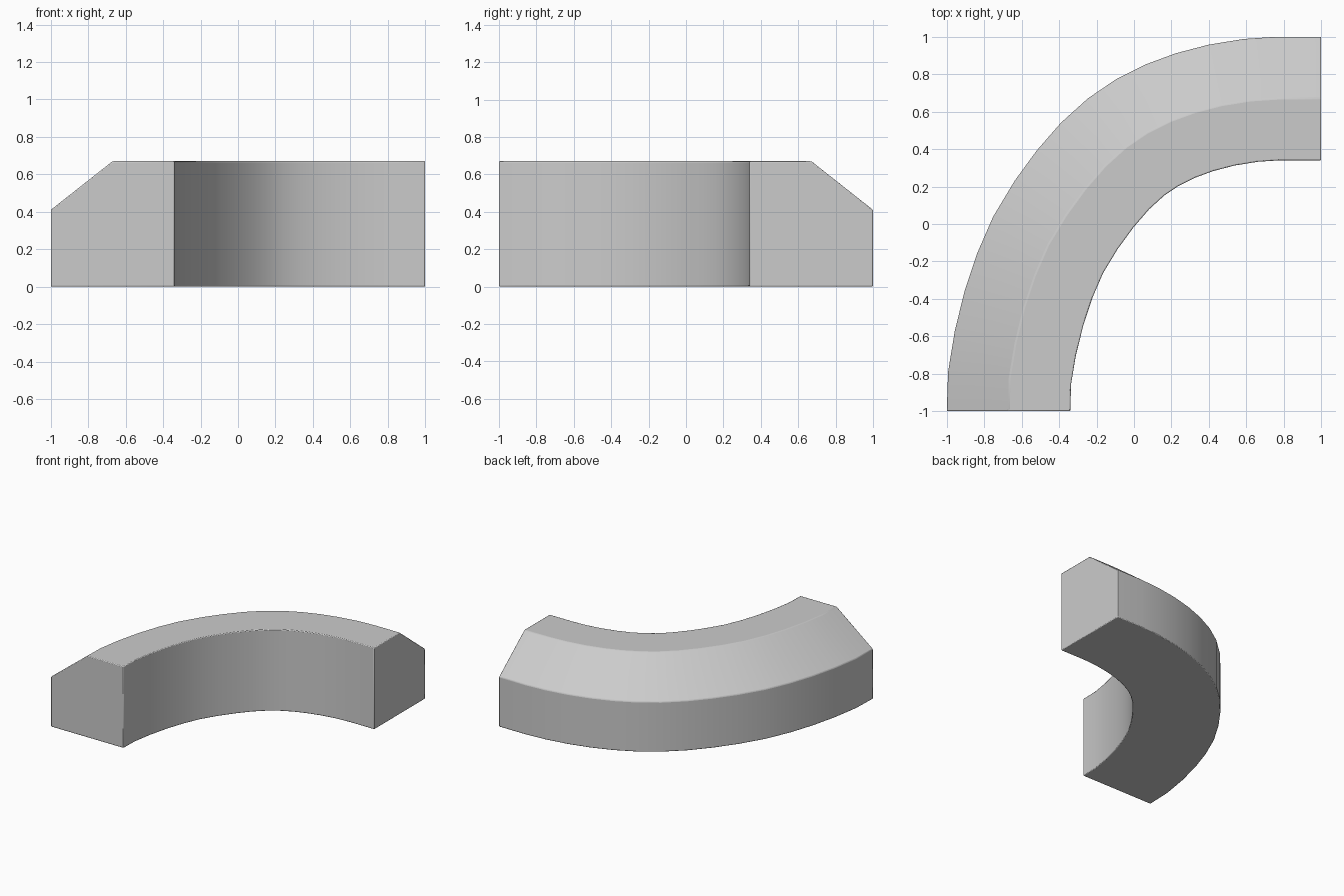
import bpy, bmesh
from mathutils import Vector

if "Cube" in bpy.data.objects:
    bpy.data.objects.remove(bpy.data.objects["Cube"])

# outer edge of the bend in plan, from the front end to the right end
PATH = [(-1, -1), (-0.993, -0.79), (-0.957, -0.57), (-0.904, -0.355), (-0.838, -0.157),
        (-0.752, 0.04), (-0.638, 0.23), (-0.519, 0.393), (-0.39, 0.541), (-0.246, 0.671),
        (-0.096, 0.773), (0.064, 0.853), (0.224, 0.912), (0.4, 0.958), (0.585, 0.988),
        (0.76, 1.0), (1, 1)]
# cross-section: (distance inward from outer edge, height)
PROFILE = [(0, 0), (0.66, 0), (0.66, 0.67), (0.33, 0.67), (0, 0.41)]

path = [Vector(p) for p in PATH]
last = len(path) - 1


def inward(i):
    """Plan direction towards the inside of the bend."""
    if i == 0:
        return Vector((1, 0))
    if i == last:
        return Vector((0, -1))
    a = (path[i] - path[i - 1]).normalized()
    b = (path[i + 1] - path[i]).normalized()
    t = (a + b).normalized()
    return Vector((t.y, -t.x))


# sweep the section along the bend
bm = bmesh.new()
rings = []
for i, p in enumerate(path):
    n = inward(i)
    rings.append([bm.verts.new((p.x + n.x * d, p.y + n.y * d, z)) for d, z in PROFILE])
k = len(PROFILE)
for r0, r1 in zip(rings, rings[1:]):
    for j in range(k):
        bm.faces.new((r0[j], r0[(j + 1) % k], r1[(j + 1) % k], r1[j]))
# flat ends
bm.faces.new(rings[0])
bm.faces.new(rings[-1])
bmesh.ops.recalc_face_normals(bm, faces=bm.faces)
mesh = bpy.data.meshes.new("curved_curb")
bm.to_mesh(mesh)
bm.free()
curb = bpy.data.objects.new("curved_curb", mesh)
bpy.context.collection.objects.link(curb)

# slightly softened edges
bevel = curb.modifiers.new("soft_edges", 'BEVEL')
bevel.width = 0.006
bevel.segments = 2
bevel.limit_method = 'ANGLE'
bevel.angle_limit = 0.5

bpy.context.view_layer.objects.active = curb
curb.select_set(True)
bpy.ops.object.shade_smooth_by_angle(angle=0.4)
